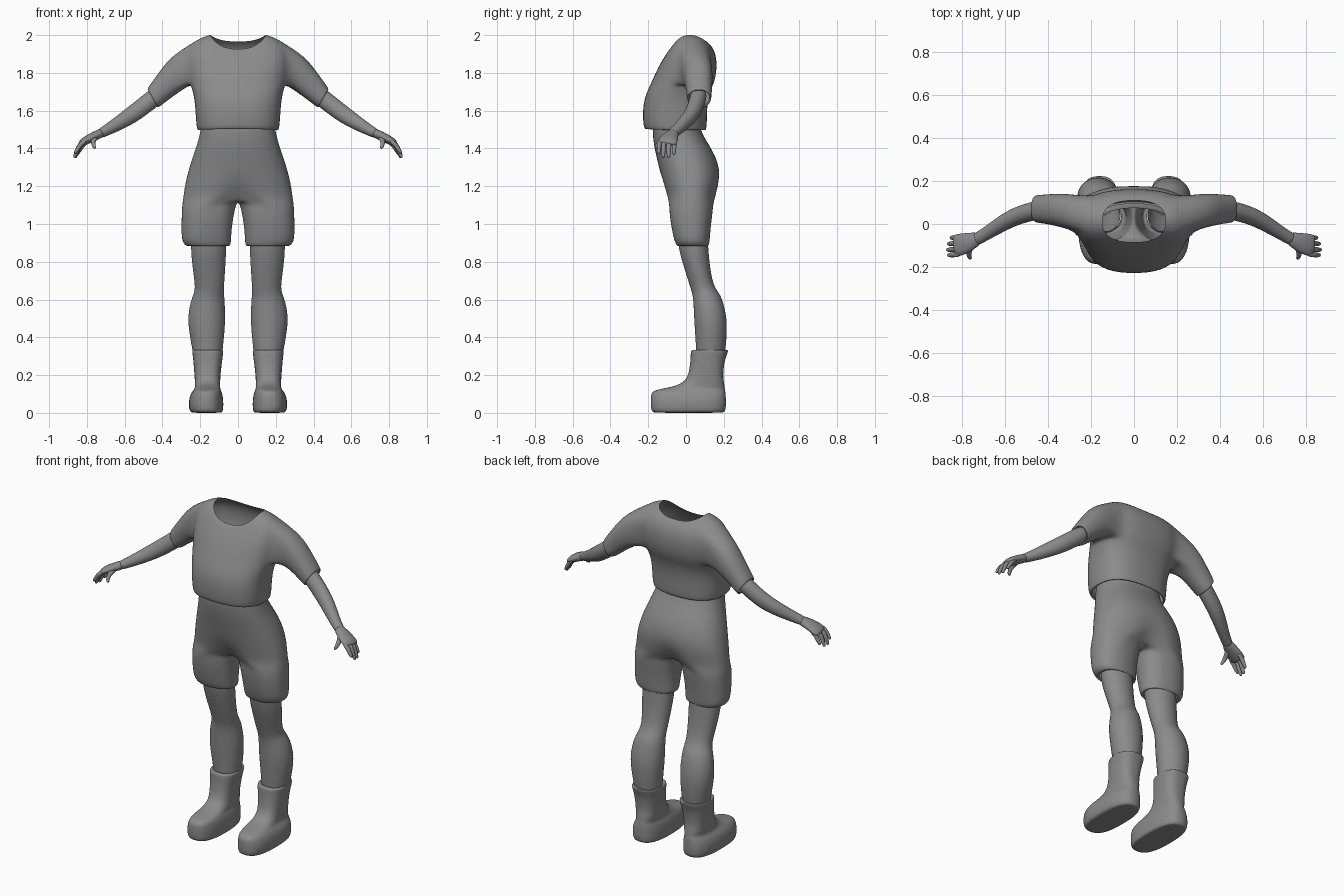
import bpy, bmesh
from math import sin, cos, radians, copysign
from mathutils import Vector

# One dark grey for all parts
GREY = bpy.data.materials.new("dark_grey")
GREY.diffuse_color = (.26, .26, .26, 1)


def se(a, n):
    """Superellipse point at angle a (degrees)."""
    c, s = cos(radians(a)), sin(radians(a))
    f = lambda t: copysign(abs(t) ** (2 / n), t) if abs(t) > 1e-6 else 0.0
    return f(c), f(s)


def finish(bm, name, mirror=False, level=2):
    bmesh.ops.recalc_face_normals(bm, faces=bm.faces)
    me = bpy.data.meshes.new(name)
    bm.to_mesh(me)
    bm.free()
    me.materials.append(GREY)
    for p in me.polygons:
        p.use_smooth = True
    ob = bpy.data.objects.new(name, me)
    bpy.context.collection.objects.link(ob)
    if mirror:
        ob.modifiers.new("mirror", 'MIRROR').use_mirror_merge = False
    sub = ob.modifiers.new("smooth", 'SUBSURF')
    sub.levels = sub.render_levels = level
    return ob


def bridge(bm, a, b, closed=True):
    n = len(a)
    for i in range(n if closed else n - 1):
        j = (i + 1) % n
        bm.faces.new((a[i], a[j], b[j], b[i]))


def tube(name, rings, segs=16, flat=False, n=2.0, caps=(True, True), level=2):
    """Loft rings (x, y, z, half width along y, half width across), mirrored in x."""
    bm = bmesh.new()
    pts = [Vector(r[:3]) for r in rings]
    loops = []
    for i, r in enumerate(rings):
        t = Vector((0, 0, 1)) if flat else \
            (pts[min(i + 1, len(pts) - 1)] - pts[max(i - 1, 0)]).normalized()
        u = Vector((0, 1, 0))
        u = (u - t * u.dot(t)).normalized()
        v = t.cross(u)
        loop = []
        for k in range(segs):
            c, s = se(k * 360 / segs, n)
            loop.append(bm.verts.new(pts[i] + u * c * r[3] + v * s * r[4]))
        loops.append(loop)
    for a, b in zip(loops, loops[1:]):
        bridge(bm, a, b)
    if caps[0]:
        bm.faces.new(loops[0])
    if caps[1]:
        bm.faces.new(loops[-1])
    return finish(bm, name, True, level)


# Shirt: torso rows (half width, y front, y back, z side, z front, z back)
SHIRT = [(.205, -.200, .095, 1.503, 1.506, 1.503), (.216, -.220, .106, 1.492, 1.498, 1.492),
         (.222, -.228, .112, 1.525, 1.53, 1.525), (.227, -.230, .112, 1.60, 1.60, 1.60),
         (.232, -.222, .118, 1.66, 1.66, 1.66), (.243, -.203, .132, 1.71, 1.71, 1.71),
         (.254, -.182, .148, 1.745, 1.755, 1.745), (.264, -.162, .160, 1.80, 1.80, 1.79),
         (.268, -.142, .164, 1.86, 1.84, 1.84), (.262, -.124, .160, 1.915, 1.87, 1.89),
         (.235, -.108, .144, 1.966, 1.895, 1.93), (.19, -.097, .126, 1.992, 1.912, 1.952),
         (.148, -.085, .110, 2.003, 1.925, 1.965)]
bm = bmesh.new()
rows = []
for rx, yf, yb, zs, zf, zb in SHIRT:
    row = []
    for k in range(24):
        c, s = se(k * 15, 2.5)
        z = zs + ((zb if s > 0 else zf) - zs) * s * s
        row.append(bm.verts.new((rx * c, (yf + yb) / 2 + (yb - yf) / 2 * s, z)))
    rows.append(row)
for a, b in zip(rows, rows[1:]):
    bridge(bm, a, b)

# Sleeves: open armholes in the torso and extend their edge loops
R0, R1, C0, C1 = 6, 10, -1, 3
SLEEVE = [(.322, .062, 1.802, .082, .098), (.388, .068, 1.735, .072, .077),
          (.440, .070, 1.678, .066, .062), (.454, .070, 1.663, .064, .057),
          (.448, .070, 1.668, .054, .047)]
for side in (1, -1):
    col = lambda c: c % 24 if side > 0 else (12 - c) % 24
    loop = [rows[R0][col(c)] for c in range(C0, C1)]
    loop += [rows[r][col(C1)] for r in range(R0, R1)]
    loop += [rows[R1][col(c)] for c in range(C1, C0, -1)]
    loop += [rows[r][col(C0)] for r in range(R1, R0, -1)]
    region = {rows[r][col(c)] for r in range(R0, R1 + 1) for c in range(C0, C1 + 1)}
    bmesh.ops.delete(bm, geom=[f for f in bm.faces if all(v in region for v in f.verts)],
                     context='FACES_ONLY')
    for i, (x, y, z, ry, rv) in enumerate(SLEEVE):
        tilt = Vector((.30 if i == 0 else .42 if i == 1 else .58, 0, 1)).normalized()
        new = []
        for k in range(16):
            c, s = se(225 + k * 22.5, 2.3)
            p = Vector((x, y + ry * c, z)) + tilt * rv * s
            new.append(bm.verts.new((p.x * side, p.y, p.z)))
        bridge(bm, loop, new)
        loop = new
bmesh.ops.delete(bm, geom=[e for e in bm.edges if not e.link_faces], context='EDGES')
bmesh.ops.delete(bm, geom=[v for v in bm.verts if not v.link_faces], context='VERTS')
finish(bm, "shirt")

# Shorts: pelvis rows (z, half width, y front, y back), then two legs from a split loop
PELVIS = [(1.53, .196, -.175, .075), (1.49, .200, -.178, .080), (1.42, .218, -.172, .122),
          (1.35, .244, -.156, .162), (1.27, .268, -.138, .183), (1.20, .284, -.122, .178),
          (1.14, .292, -.106, .164)]
LEGS = [(1.09, .154, .144, .027, .120), (1.00, .163, .137, .026, .108),
        (.93, .166, .134, .030, .098), (.897, .162, .129, .034, .091),
        (.880, .155, .114, .036, .082), (.892, .155, .098, .036, .076)]
bm = bmesh.new()
rows = []
for i, (z, rx, yf, yb) in enumerate(PELVIS):
    row = []
    for k in range(24):
        c, s = se(k * 15, 2.3)
        if k in (6, 18):
            s *= {5: .9, 6: .65}.get(i, 1)
        row.append(bm.verts.new((rx * c, (yf + yb) / 2 + (yb - yf) / 2 * s, z)))
    rows.append(row)
for a, b in zip(rows, rows[1:]):
    bridge(bm, a, b)
last = rows[-1]
back, front = last[6].co, last[18].co
crotch = []
for k in range(1, 6):
    p = back.lerp(front, k / 6)
    p.z -= .02 * sin(radians(30 * k))
    crotch.append(bm.verts.new(p))
for side in (1, -1):
    loop = [last[k % 24 if side > 0 else (12 - k) % 24] for k in range(-6, 7)] + crotch
    angles = [k * 15 for k in range(-6, 7)] + [90 + 30 * k for k in range(1, 6)]
    for z, cx, rx, cy, ry in LEGS:
        new = []
        for a in angles:
            c, s = se(a, 2.3)
            new.append(bm.verts.new((side * (cx + rx * c), cy + ry * s, z)))
        bridge(bm, loop, new)
        loop = new
finish(bm, "shorts")

# Bare legs
tube("legs", [(.155, .035, .96, .080, .093), (.156, .037, .88, .082, .097),
              (.154, .060, .76, .069, .088), (.150, .084, .67, .064, .077),
              (.154, .106, .63, .074, .082), (.161, .118, .59, .080, .092),
              (.167, .130, .50, .089, .103), (.164, .133, .40, .085, .092),
              (.160, .130, .30, .076, .077)],
     flat=True, caps=(False, False))

# Boots: (z, y front, y back, x centre, half width)
BOOT = [(0, -.160, .190, .166, .070), (.004, -.180, .205, .167, .086),
        (.025, -.188, .213, .169, .092), (.07, -.188, .213, .169, .092),
        (.105, -.186, .211, .166, .083), (.122, -.165, .208, .163, .071),
        (.135, -.085, .205, .161, .067), (.157, -.015, .203, .161, .067),
        (.20, .014, .195, .162, .069), (.28, .024, .205, .160, .077),
        (.322, .024, .223, .160, .083), (.335, .028, .225, .160, .082),
        (.330, .050, .202, .160, .066)]
tube("boots", [(x, (a + b) / 2, z, (b - a) / 2, w) for z, a, b, x, w in BOOT],
     segs=24, flat=True, n=2.6, caps=(True, False))

# Arms
tube("arms", [(.40, .072, 1.705, .046, .048), (.47, .060, 1.648, .044, .048),
              (.56, .034, 1.578, .042, .047), (.65, -.022, 1.522, .034, .036),
              (.71, -.060, 1.488, .029, .027), (.74, -.074, 1.474, .032, .025)])

# Hands: palm, four fingers and a thumb
tube("palms", [(.715, -.062, 1.486, .027, .024), (.745, -.076, 1.472, .038, .025),
               (.785, -.090, 1.453, .050, .024), (.820, -.099, 1.434, .053, .021),
               (.836, -.102, 1.422, .046, .014)])
for label, y, x, tip in (("index", -.140, .862, 1.372), ("middle", -.116, .866, 1.350),
                         ("ring", -.088, .862, 1.348), ("little", -.060, .850, 1.366)):
    tube(label + "_fingers", [(x - .057, y, 1.441, .013, .013), (x - .027, y - .002, 1.421, .014, .014),
                              (x - .011, y - .004, (1.411 + tip) / 2, .012, .012),
                              (x - .002, y - .004, tip + .01, .010, .010),
                              (x, y - .004, tip, .006, .006)], segs=8)
tube("thumbs", [(.750, -.090, 1.465, .018, .018), (.768, -.128, 1.440, .016, .015),
                (.766, -.150, 1.418, .013, .012), (.757, -.162, 1.398, .008, .008)], segs=8)
